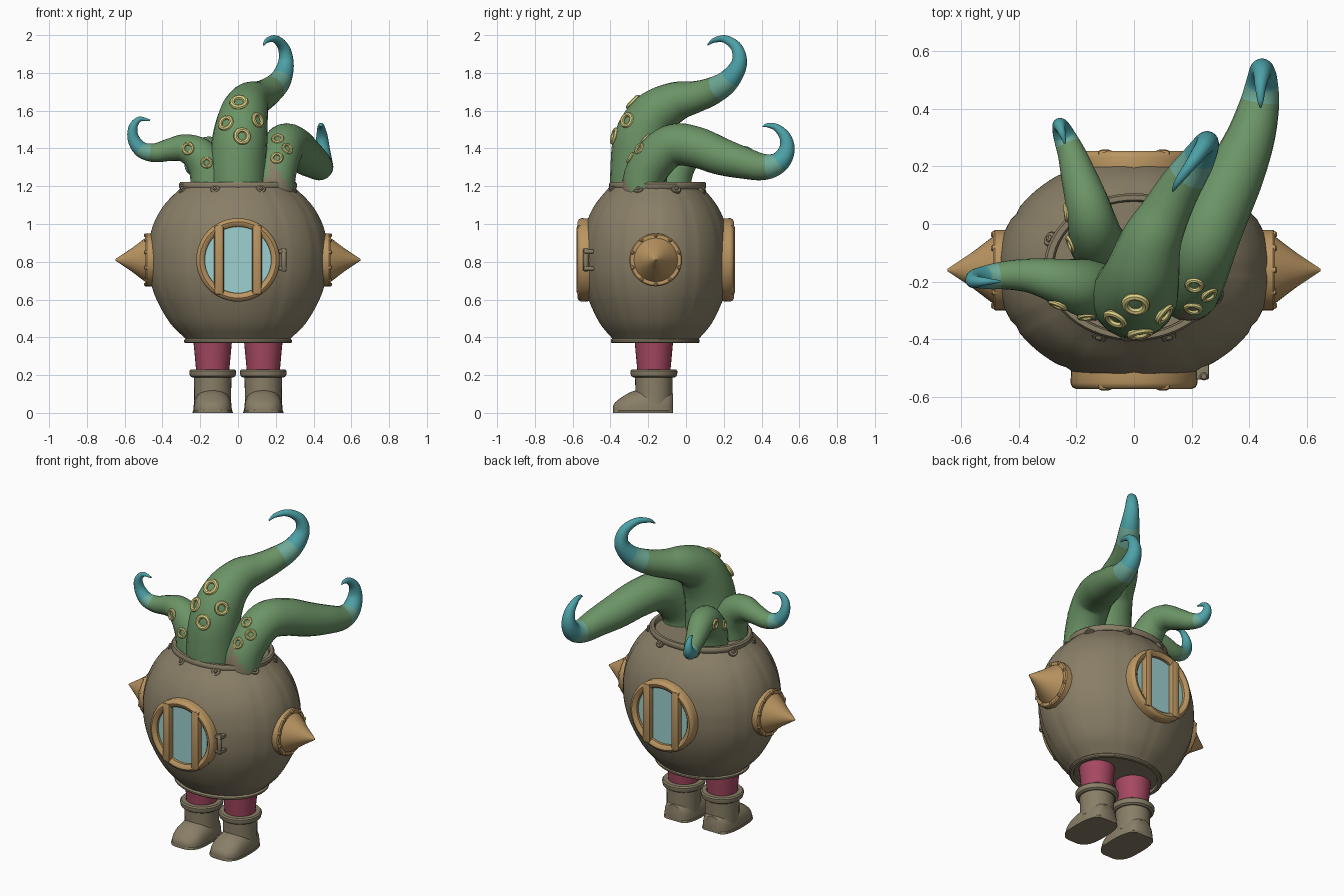
import bpy, bmesh, math
from mathutils import Vector, Matrix
from mathutils.bvhtree import BVHTree

if "Cube" in bpy.data.objects:
    bpy.data.objects.remove(bpy.data.objects["Cube"])

def mat(name, r, g, b):
    m = bpy.data.materials.new(name)
    m.diffuse_color = (r, g, b, 1)
    m.use_nodes = True
    m.node_tree.nodes["Principled BSDF"].inputs["Base Color"].default_value = m.diffuse_color
    return m

BROWN = mat("drab_brown", .25, .21, .135)
GOLD = mat("brass", .49, .30, .12)
PINK = mat("berry_pink", .38, .065, .12)
GREEN = mat("tentacle_green", .148, .296, .133)
LTEAL = mat("pale_teal", .155, .40, .31)
TEAL = mat("teal", .073, .36, .39)
CREAM = mat("sucker_cream", .75, .67, .25)
GLASS = mat("window_glass", .34, .63, .63)
T, R = Matrix.Translation, Matrix.Rotation
CY, CZ = -.16, .81            # body centre

def finish(name, bm, mats, M=Matrix(), rule=None, angle=40):
    bm.transform(M)
    bmesh.ops.recalc_face_normals(bm, faces=bm.faces)
    if rule:
        for f in bm.faces:
            f.material_index = rule(f, f.material_index)
    me = bpy.data.meshes.new(name)
    bm.to_mesh(me)
    bm.free()
    ob = bpy.data.objects.new(name, me)
    bpy.context.collection.objects.link(ob)
    for m in mats:
        me.materials.append(m)
    bpy.ops.object.select_all(action='DESELECT')
    ob.select_set(True)
    bpy.context.view_layer.objects.active = ob
    bpy.ops.object.shade_smooth_by_angle(angle=math.radians(angle))
    return ob

def loft(name, rings, mats, M=Matrix(), closed=False, idx=None, rule=None, angle=40):
    """Skin equal-sized rings of points; cap the ends unless closed."""
    bm = bmesh.new()
    vs = [[bm.verts.new(p) for p in r] for r in rings]
    n, k = len(rings[0]), len(rings)
    for i in range(k if closed else k - 1):
        a, b = vs[i], vs[(i + 1) % k]
        for j in range(n):
            f = bm.faces.new((a[j], a[(j + 1) % n], b[(j + 1) % n], b[j]))
            if idx:
                f.material_index = idx[i]
    if not closed:
        bm.faces.new(vs[0])
        f = bm.faces.new(vs[-1])
        if idx:
            f.material_index = idx[-1]
    return finish(name, bm, mats, M, rule, angle)

def lathe(name, prof, m, M=Matrix(), sy=1, n=32, closed=False):
    rings = [[(r * math.cos(2 * math.pi * j / n), sy * r * math.sin(2 * math.pi * j / n), z)
              for j in range(n)] for r, z in prof]
    return loft(name, rings, [m], M, closed)

def box(name, size, M, m, bevel=.006):
    bm = bmesh.new()
    bmesh.ops.create_cube(bm, size=1, matrix=Matrix.Diagonal((*size, 1)))
    bmesh.ops.bevel(bm, geom=bm.edges[:], offset=bevel, segments=2, affect='EDGES', profile=.5)
    return finish(name, bm, [m], M)

def spline(pts, sub):
    """Catmull-Rom samples of 4D points (x, y, z, radius)."""
    P = [Vector(p) for p in pts]
    P = [P[0] * 2 - P[1]] + P + [P[-1] * 2 - P[-2]]
    out = []
    for i in range(1, len(P) - 2):
        a, b, c, d = P[i - 1:i + 3]
        for s in range(sub):
            t = s / sub
            out.append(.5 * (2 * b + (c - a) * t + (2 * a - 5 * b + 4 * c - d) * t * t
                             + (3 * b - a - 3 * c + d) * t ** 3))
    return out + [P[-2]]

# Flattened ball body with panel grooves and flats behind the windows
prof = [(.27, .385), (.36, .475), (.432, .6), (.468, .71), (.478, .81),
        (.473, .9), (.448, 1.0), (.392, 1.1), (.30, 1.195)]
rings = []
for q in spline([(r, z, 0, 0) for r, z in prof], 5):
    ring = []
    for j in range(96):
        a = 2 * math.pi * j / 96
        r = q[0] * (.988 if j % 8 == 0 else 1)
        y = max(-.375, min(.375, .826 * r * math.sin(a)))
        ring.append((r * math.cos(a), y + CY, q[1]))
    rings.append(ring)
loft("body_shell", rings, [BROWN])
lathe("top_rim", [(.28, 1.18), (.305, 1.185), (.313, 1.195), (.313, 1.213), (.305, 1.222),
                  (.285, 1.222), (.278, 1.212)], BROWN, T((0, -.15, 0)), .82, 64, True)
lathe("bottom_rim", [(.25, .395), (.26, .37), (.28, .37), (.287, .376), (.287, .385), (.275, .395)],
      BROWN, T((0, -.163, 0)), .82, 64, True)

# Riveted tabs around the opening
for k in range(8):
    a = math.radians(22.5 + 45 * k)
    d = Vector((math.cos(a), .82 * math.sin(a), 0))
    nrm = Vector((math.cos(a), math.sin(a) / .82, .9))
    M = T(d * .312 + Vector((0, -.152, 1.182))) @ nrm.to_track_quat('Z', 'Y').to_matrix().to_4x4()
    lathe("rim_tab", [(.027, -.02), (.027, .006), (.023, .01)], BROWN, M, n=16)
    lathe("rim_rivet", [(.013, .005), (.012, .014), (.006, .019)], BROWN, M, n=12)

def port(deg, dist):
    return T((0, CY, CZ)) @ R(math.radians(deg), 4, 'Z') @ R(math.pi / 2, 4, 'X') @ T((0, 0, dist))

# Barred round windows, front and back
for side, deg in (("front", 0), ("back", 180)):
    M = port(deg, .383)
    lathe(side + "_window_glass", [(.185, -.03), (.185, 0)], GLASS, M, n=48)
    lathe(side + "_window_ring", [(.175, -.04), (.218, -.04), (.221, .01), (.215, .024), (.202, .031),
                                  (.188, .028), (.176, .016)], GOLD, M, n=48, closed=True)
    for s in (-1, 1):
        box(side + "_window_bar", (.052, .37, .05), M @ T((s * .1, 0, .011)), GOLD, .014)

# Window latch beside the front window
lathe("latch_pin", [(.009, -.062), (.014, -.056), (.014, .056), (.009, .062)], BROWN,
      T((.243, -.53, CZ)), n=12)
for s in (-1, 1):
    box("latch_lug", (.045, .06, .02), T((.238, -.51, CZ + s * .045)), BROWN, .004)

# Side cones on riveted discs
for deg in (90, -90):
    M = port(deg, .475)
    lathe("cone_base", [(.14, -.05), (.14, .008), (.134, .015)], GOLD, M, n=40)
    lathe("cone_spike", [(.118, .01), (.11, .024), (.06, .09), (.004, .174)], GOLD, M, n=40)
    for k in range(10):
        a = math.radians(36 * k + 18)
        lathe("cone_rivet", [(.011, 0), (.011, .015), (.005, .021)], GOLD,
              M @ T((.13 * math.cos(a), .13 * math.sin(a), .002)), n=10)

# Legs and boots
for s in (-1, 1):
    L = T((s * .134, -.17, 0))
    lathe("leg", [(.085, .2), (.09, .25), (.104, .4)], PINK, L)
    lathe("boot_shaft", [(.098, .05), (.098, .12), (.1, .2)], BROWN, L)
    lathe("boot_cuff", [(.09, .19), (.108, .187), (.12, .195), (.124, .21), (.124, .222),
                        (.117, .23), (.09, .23)], BROWN, L, closed=True)
    foot = spline([(-.387, .03, .035, 0), (-.375, .06, .056, 0), (-.34, .088, .083, 0),
                   (-.28, .1, .115, 0), (-.17, .1, .135, 0), (-.095, .082, .12, 0),
                   (-.068, .055, .10, 0)], 3)
    for part, g, h in (("boot_foot", 0, None), ("boot_sole", .005, .018)):
        rings = [[(s * .134 + (w + g) * math.cos(math.pi * j / 18), y,
                   (h or z) * math.sin(math.pi * j / 18) ** (.65 if not h else .3))
                  for j in range(19)] for y, w, z, _ in foot]
        loft(part, rings, [BROWN])

def tentacle(name, pts, pale, teal, suckers, ray, patch=None):
    """Tapered tube with a teal tip, plus suckers set on by ray casting."""
    sub, n = 5, 20
    S = spline(pts, sub)
    C = [s.to_3d() for s in S]
    u, rings = Vector((1, 0, 0)), []
    for i, c in enumerate(C):
        t = (C[min(i + 1, len(C) - 1)] - C[max(i - 1, 0)]).normalized()
        u = (u - t * u.dot(t)).normalized()
        v = t.cross(u)
        rings.append([c + max(S[i][3], .003) * (u * math.cos(2 * math.pi * j / n) + v * math.sin(2 * math.pi * j / n))
                      for j in range(n)])
    idx = [2 if i / sub >= teal else 1 if i / sub >= pale else 0 for i in range(len(S))]
    ob = loft(name, rings, [GREEN, LTEAL, TEAL, BROWN], idx=idx, rule=patch, angle=80)
    bvh = BVHTree.FromPolygons([v.co for v in ob.data.vertices], [p.vertices[:] for p in ob.data.polygons])
    for a, z, rad in suckers:
        start = Vector((a, -2, z)) if ray == 'Y' else Vector((-2, a, z))
        p, nrm, _, _ = bvh.ray_cast(start, Vector((0, 1, 0)) if ray == 'Y' else Vector((1, 0, 0)))
        if p:
            M = T(p) @ nrm.to_track_quat('Z', 'Y').to_matrix().to_4x4()
            w = rad * .27
            lathe(name + "_sucker", [(rad - w + w * math.cos(k * math.pi / 4), w * math.sin(k * math.pi / 4))
                                     for k in range(8)], CREAM, M, n=20, closed=True)

tentacle("main_tentacle", [
    (.0, -.25, 1.12, .15), (.0, -.25, 1.3, .15), (.01, -.235, 1.45, .146), (.03, -.17, 1.575, .13),
    (.06, -.06, 1.645, .107), (.11, .04, 1.67, .086), (.16, .13, 1.70, .074), (.22, .22, 1.755, .06),
    (.253, .28, 1.845, .043), (.243, .27, 1.93, .031), (.2, .21, 1.978, .021), (.155, .15, 1.973, .013),
    (.135, .115, 1.948, .004)], 6.4, 7.2,
    [(.005, 1.645, .05), (-.065, 1.535, .045), (.022, 1.465, .047), (.105, 1.55, .043)], 'Y')

def bare_patch(f, i):
    c = f.calc_center_median()
    return 3 if c.y < -.2 and abs(c.x - .19) < (1.345 - c.z) * .55 else i

tentacle("right_tentacle", [
    (.19, -.23, 1.12, .11), (.195, -.22, 1.25, .11), (.22, -.15, 1.36, .112), (.25, -.06, 1.42, .112),
    (.3, .06, 1.405, .108), (.355, .18, 1.36, .1), (.405, .3, 1.325, .085), (.435, .41, 1.302, .07),
    (.445, .49, 1.325, .056), (.445, .533, 1.39, .043), (.445, .525, 1.46, .031), (.44, .48, 1.51, .02),
    (.44, .43, 1.523, .011), (.44, .405, 1.515, .003)], 7.2, 8,
    [(.21, 1.452, .034), (.262, 1.4, .033), (.206, 1.35, .035)], 'Y', bare_patch)
tentacle("left_tentacle", [
    (-.14, -.23, 1.12, .11), (-.15, -.225, 1.27, .106), (-.2, -.215, 1.36, .095), (-.28, -.195, 1.4, .076),
    (-.36, -.18, 1.393, .06), (-.44, -.178, 1.377, .05), (-.51, -.185, 1.393, .042), (-.553, -.19, 1.45, .032),
    (-.555, -.2, 1.515, .023), (-.52, -.2, 1.555, .014), (-.465, -.2, 1.548, .004)], 5.4, 6.2,
    [(-.265, 1.4, .036), (-.166, 1.325, .032)], 'Y')
tentacle("back_tentacle", [
    (-.12, -.08, 1.12, .1), (-.13, -.06, 1.27, .096), (-.145, 0, 1.365, .086), (-.165, .08, 1.385, .075),
    (-.19, .16, 1.35, .063), (-.215, .24, 1.31, .05), (-.24, .3, 1.3, .04), (-.255, .338, 1.33, .03),
    (-.258, .342, 1.375, .02), (-.25, .315, 1.4, .012), (-.24, .28, 1.4, .004)], 5.5, 6.2,
    [(.04, 1.38, .034), (-.07, 1.33, .032)], 'X')
